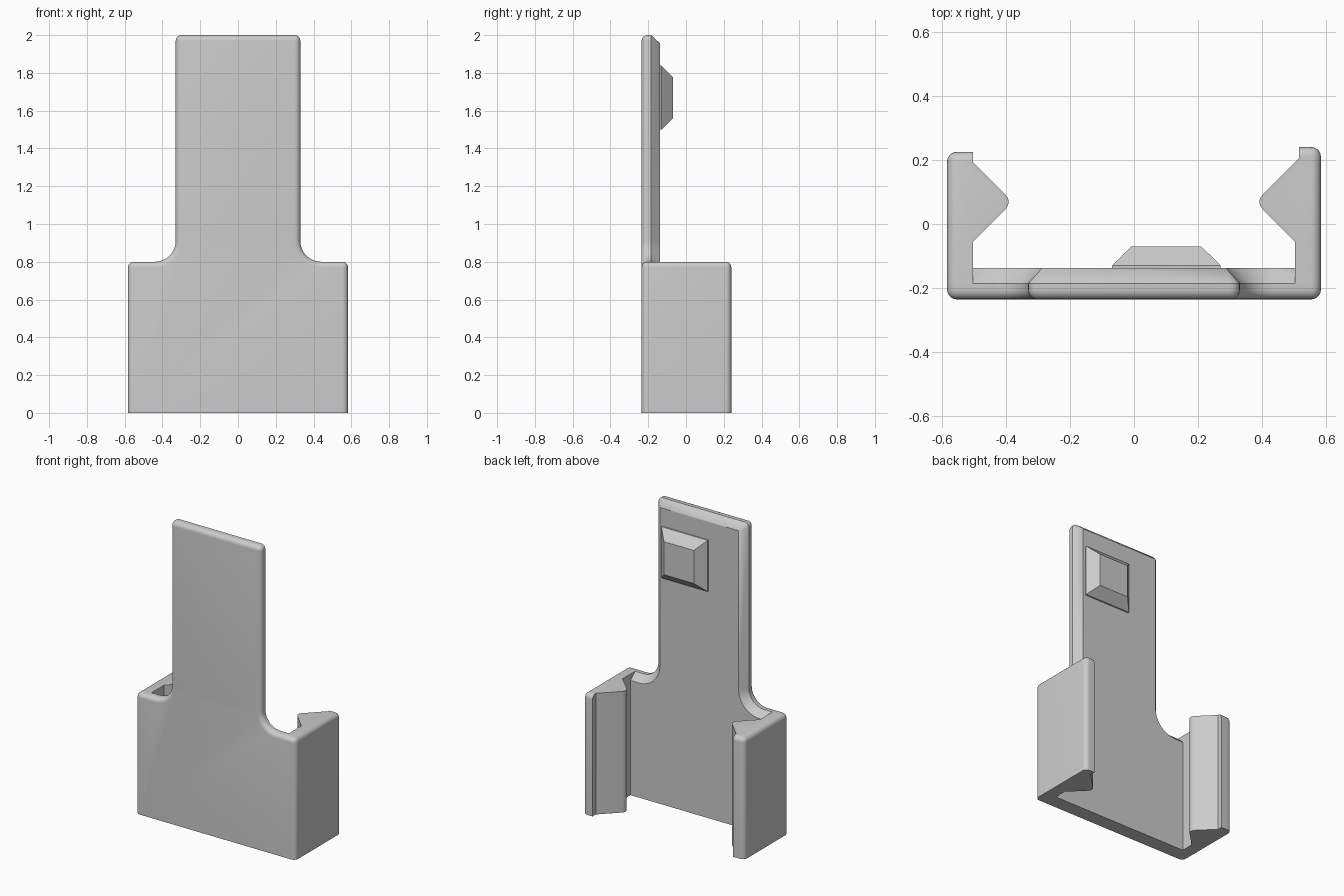
import bpy, bmesh
from math import sin, cos, pi

if "Cube" in bpy.data.objects:
    bpy.data.objects.remove(bpy.data.objects["Cube"])

plastic = bpy.data.materials.new("grey plastic")
plastic.use_nodes = True
GREY = (0.6, 0.6, 0.6, 1)
plastic.diffuse_color = GREY
plastic.node_tree.nodes["Principled BSDF"].inputs["Base Color"].default_value = GREY

ROUND = 0.03    # radius of the soft outer edges
HALF, NECK, SHOULDER, TOP = 0.583, 0.33, 0.8, 2.0
FRONT, BACK = -0.235, -0.138


def finish(name, bm):
    bmesh.ops.remove_doubles(bm, verts=bm.verts, dist=1e-5)
    bmesh.ops.recalc_face_normals(bm, faces=bm.faces)
    mesh = bpy.data.meshes.new(name)
    bm.to_mesh(mesh)
    bm.free()
    mesh.materials.append(plastic)
    obj = bpy.data.objects.new(name, mesh)
    bpy.context.collection.objects.link(obj)
    bpy.ops.object.select_all(action='DESELECT')
    obj.select_set(True)
    bpy.context.view_layer.objects.active = obj
    bpy.ops.object.shade_smooth_by_angle(angle=pi / 6)
    return obj


def loft(rings):
    """Skin a list of equal-length closed rings and cap both ends."""
    bm = bmesh.new()
    rows = [[bm.verts.new(p) for p in ring] for ring in rings]
    for a, b in zip(rows, rows[1:]):
        for i in range(len(a)):
            j = (i + 1) % len(a)
            bm.faces.new((a[i], a[j], b[j], b[i]))
    bm.faces.new(rows[0])
    bm.faces.new(rows[-1])
    return bm


def arc(cx, cz, r, start, end, steps):
    angles = [start + (end - start) * i / steps for i in range(steps + 1)]
    return [(cx + r * cos(a), cz + r * sin(a)) for a in angles]


def outline(inset):
    """Plate silhouette drawn in by an inset; the bottom stays flat."""
    m, r = max(inset, ROUND), max(ROUND - inset, 0)
    fillet = 0.11
    half = [(HALF - inset, 0)]
    half += arc(HALF - m, SHOULDER - m, r, 0, pi / 2, 5)
    half += arc(NECK + fillet, SHOULDER + fillet, fillet + inset, -pi / 2, -pi, 12)
    half += arc(NECK - m, TOP - m, r, 0, pi / 2, 5)
    return half + [(-x, z) for x, z in reversed(half)]


# Back plate: rounded front edge, straight rim, chamfered rear edge
steps = 5
sections = [(FRONT + ROUND * (1 - cos(t)), ROUND * (1 - sin(t)))
            for t in (i * pi / 2 / steps for i in range(steps + 1))]
sections += [(-0.185, 0), (BACK, 0.043)]
finish("back_plate", loft([[(x, y, z) for x, z in outline(d)] for y, d in sections]))


# Side arms with inward clip ridges
def arm(name, side, end, lip):
    plan = [(HALF, -0.19), (HALF, end), (lip, end), (lip, lip - 0.309),
            (0.402, 0.093), (0.393, 0.08), (0.391, 0.069), (0.393, 0.058),
            (0.402, 0.045), (0.502, -0.055), (0.502, -0.19)]
    bm = loft([[(side * x, y, z) for x, y in plan] for z in (0, SHOULDER)])
    bmesh.ops.recalc_face_normals(bm, faces=bm.faces)

    def soft(edge):
        a, b = (v.co for v in edge.verts)
        outer = all(abs(abs(p.x) - HALF) < 1e-4 for p in (a, b))
        rear = all(abs(p.y - end) < 1e-4 for p in (a, b))
        high = all(p.z > SHOULDER - 1e-4 for p in (a, b))
        return (outer and rear) or (high and (outer or rear))

    bmesh.ops.bevel(bm, geom=[e for e in bm.edges if soft(e)], offset=ROUND,
                    offset_type='OFFSET', segments=5, profile=0.5, affect='EDGES')
    finish(name, bm)


arm("left_arm", 1, 0.24, 0.515)
arm("right_arm", -1, 0.225, 0.502)


# Raised pad with sloped sides on the rear of the plate
def pad_ring(y, inset):
    w, h = 0.169 - inset, 0.169 - inset
    return [(0.101 + sx * w, y, 1.669 + sz * h)
            for sx, sz in ((-1, -1), (1, -1), (1, 1), (-1, 1))]


finish("rear_pad", loft([pad_ring(BACK - 0.02, 0), pad_ring(BACK + 0.009, 0),
                         pad_ring(-0.07, 0.06)]))
